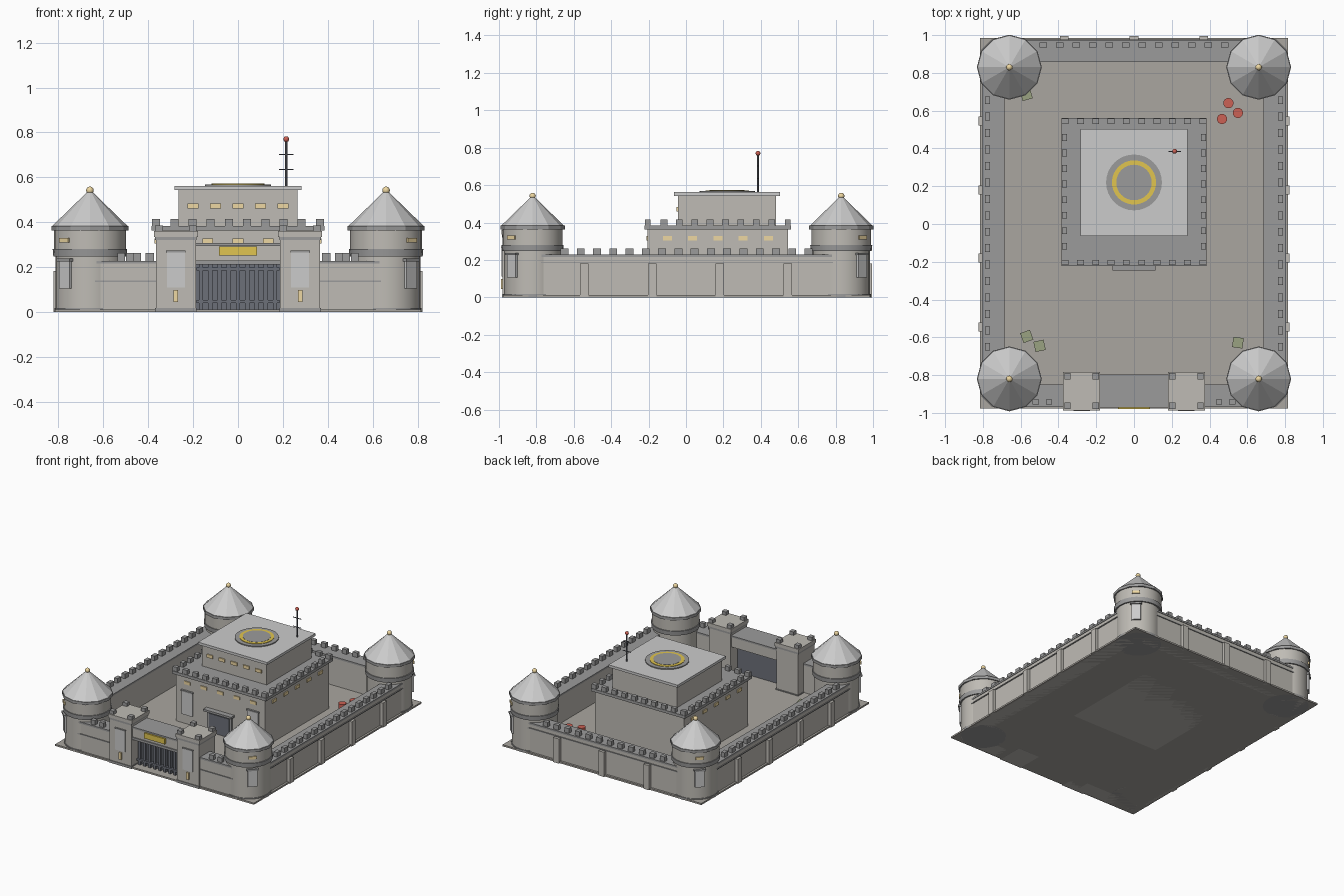
import bpy
from math import radians, cos, sin, atan2


def mat(name, r, g, b):
    m = bpy.data.materials.new(name)
    m.diffuse_color = (r, g, b, 1)
    return m


STONE = mat("stone", 0.52, 0.50, 0.46)
GROUND = mat("ground", 0.40, 0.38, 0.35)
TRIM = mat("trim", 0.33, 0.33, 0.33)
ROOF = mat("roof", 0.55, 0.55, 0.56)
STEEL = mat("steel", 0.15, 0.16, 0.19)
YELLOW = mat("yellow", 0.75, 0.56, 0.08)
LIGHT = mat("light", 0.85, 0.68, 0.36)
RED = mat("red", 0.6, 0.12, 0.09)
GREEN = mat("green", 0.32, 0.36, 0.22)


def finish(o, name, m):
    o.name = name
    if m:
        o.data.materials.append(m)
    return o


def box(name, x0, x1, y0, y1, z0, z1, m=STONE, rot=0):
    bpy.ops.mesh.primitive_cube_add(size=1, location=((x0 + x1) / 2, (y0 + y1) / 2, (z0 + z1) / 2))
    o = bpy.context.object
    o.scale = (x1 - x0, y1 - y0, z1 - z0)
    o.rotation_euler.z = rot
    return finish(o, name, m)


def cbox(name, x, y, z0, z1, w, d, m=STONE, rot=0):
    return box(name, x - w / 2, x + w / 2, y - d / 2, y + d / 2, z0, z1, m, rot)


def cyl(name, x, y, z0, z1, r, m=STONE, n=24, r2=None, smooth=True):
    bpy.ops.mesh.primitive_cone_add(vertices=n, radius1=r, radius2=r if r2 is None else r2,
                                    depth=z1 - z0, location=(x, y, (z0 + z1) / 2))
    o = bpy.context.object
    if smooth:
        bpy.ops.object.shade_smooth_by_angle(angle=radians(35))
    return finish(o, name, m)


def ball(name, x, y, z, r, m):
    bpy.ops.mesh.primitive_uv_sphere_add(segments=12, ring_count=8, radius=r, location=(x, y, z))
    bpy.ops.object.shade_smooth_by_angle(angle=radians(60))
    return finish(bpy.context.object, name, m)


def spread(a, b, n):
    return [a + (b - a) * i / (n - 1) for i in range(n)]


# courtyard slab
box("ground_slab", -0.815, 0.815, -0.978, 0.985, 0, 0.012, GROUND)

# curtain walls with string course, merlons and buttresses
for s, side in ((-1, "left"), (1, "right")):
    xa, xb = sorted((s * 0.69, s * 0.80))
    box(side + "_wall", xa, xb, -0.82, 0.83, 0, 0.215)
    box(side + "_wall_cap", xa - 0.004, xb + 0.004, -0.82, 0.83, 0.215, 0.228, TRIM)
    cbox(side + "_string_course", s * 0.80, 0, 0.183, 0.19, 0.012, 1.6, TRIM)
    for y in spread(-0.65, 0.655, 16):
        cbox(side + "_wall_merlon", s * 0.776, y, 0.226, 0.262, 0.028, 0.042, TRIM)
    for y in (-0.545, -0.18, 0.18, 0.545):
        cbox(side + "_buttress", s * 0.806, y, 0, 0.182, 0.034, 0.046)
    # front wall pieces
    xa, xb = sorted((s * 0.30, s * 0.66))
    box("front_wall", xa, xb, -0.965, -0.855, 0, 0.215)
    box("front_wall_cap", xa, xb, -0.969, -0.851, 0.215, 0.228, TRIM)
    box("front_string_course", xa, xb, -0.97, -0.96, 0.133, 0.14, TRIM)
    for x in (0.45, 0.52):
        cbox("front_wall_merlon", s * x, -0.942, 0.226, 0.262, 0.034, 0.028, TRIM)
box("back_wall", -0.66, 0.66, 0.862, 0.97, 0, 0.215)
box("back_wall_cap", -0.66, 0.66, 0.858, 0.974, 0.215, 0.228, TRIM)
box("back_string_course", -0.66, 0.66, 0.965, 0.976, 0.183, 0.19, TRIM)
for x in spread(-0.48, 0.48, 12):
    cbox("back_wall_merlon", x, 0.948, 0.226, 0.262, 0.038, 0.028, TRIM)
for x in (-0.37, 0, 0.37):
    cbox("back_buttress", x, 0.977, 0, 0.182, 0.046, 0.034)

# corner towers, details facing the outer diagonal
for sx in (-1, 1):
    for sy in (-1, 1):
        x, y = sx * 0.66, 0.005 + sy * 0.825
        a = atan2(sy, sx)
        cyl("tower_foot", x, y, 0, 0.018, 0.158, TRIM)
        cyl("tower_body", x, y, 0, 0.25, 0.153)
        cyl("tower_collar", x, y, 0.248, 0.28, 0.163, TRIM, r2=0.166)
        cyl("tower_upper", x, y, 0.28, 0.365, 0.16)
        cyl("tower_eave", x, y, 0.362, 0.383, 0.172, TRIM, 12, smooth=False)
        cyl("tower_roof", x, y, 0.383, 0.54, 0.168, ROOF, 12, 0.006, False)
        ball("tower_finial", x, y, 0.542, 0.017, LIGHT)

        def out(r):
            return x + cos(a) * r, y + sin(a) * r
        cbox("tower_window", *out(0.159), 0.31, 0.33, 0.014, 0.055, LIGHT, a)
        cbox("tower_panel", *out(0.152), 0.105, 0.225, 0.02, 0.065, ROOF, a)
        cbox("tower_panel_head", *out(0.154), 0.225, 0.238, 0.032, 0.08, TRIM, a)

# gatehouse: twin blocks
for s in (-1, 1):
    x = s * 0.277
    cbox("gate_tower", x, -0.885, 0, 0.325, 0.178, 0.19)
    cbox("gate_tower_foot", x, -0.885, 0, 0.018, 0.186, 0.2, TRIM)
    cbox("gate_tower_cornice", x, -0.885, 0.32, 0.335, 0.186, 0.196, TRIM)
    cbox("gate_tower_cap", x, -0.885, 0.335, 0.36, 0.196, 0.204)
    for dx in (-0.075, 0.075):
        for dy in (-0.078, 0.078):
            cbox("gate_tower_merlon", x + dx, -0.885 + dy, 0.358, 0.385, 0.034, 0.034, TRIM)
    cbox("gate_tower_panel", x, -0.98, 0.11, 0.265, 0.08, 0.012, ROOF)
    cbox("gate_tower_panel_head", x, -0.982, 0.265, 0.273, 0.086, 0.016, TRIM)
    cbox("gate_tower_lamp", x, -0.982, 0.045, 0.097, 0.02, 0.012, LIGHT)

# gatehouse: lintel, sign plate and barred gate
box("gate_lintel", -0.19, 0.19, -0.965, -0.80, 0.222, 0.295)
box("gate_lintel_cap", -0.19, 0.19, -0.972, -0.796, 0.295, 0.307, TRIM)
box("gate_lintel_trim", -0.19, 0.19, -0.972, -0.95, 0.212, 0.23, TRIM)
cbox("gate_sign_plate", 0, -0.97, 0.252, 0.292, 0.168, 0.018, YELLOW)
box("gate_panel", -0.19, 0.19, -0.90, -0.87, 0.01, 0.225, STEEL)
for x in spread(-0.165, 0.165, 9):
    cbox("gate_bar", x, -0.908, 0.012, 0.212, 0.018, 0.025, STEEL)
for z in (0.04, 0.185):
    cbox("gate_rail", 0, -0.908, z, z + 0.014, 0.37, 0.03, STEEL)

# keep, lower storey with parapet
KY = 0.17
cbox("keep_lower", 0, KY, 0, 0.365, 0.73, 0.75)
cbox("keep_ledge", 0, KY, 0.362, 0.383, 0.77, 0.784, TRIM)
for i, t in enumerate(spread(-1, 1, 10)):
    for s in (-1, 1):
        cbox("keep_merlon", t * 0.365, KY + s * 0.374, 0.38, 0.415, 0.036, 0.028, TRIM)
        if 0 < i < 9:
            cbox("keep_merlon", s * 0.368, KY + t * 0.37, 0.38, 0.415, 0.028, 0.036, TRIM)
for t in spread(-0.27, 0.27, 5):
    cbox("keep_front_window", t, KY - 0.376, 0.305, 0.328, 0.048, 0.012, LIGHT)
    for s in (-1, 1):
        cbox("keep_side_window", s * 0.366, KY + t, 0.305, 0.328, 0.012, 0.048, LIGHT)

# keep entrance and front panels
cbox("keep_door_frame", 0, KY - 0.378, 0.01, 0.165, 0.2, 0.02, TRIM)
cbox("keep_door", 0, KY - 0.384, 0.01, 0.15, 0.165, 0.02, STEEL)
cbox("keep_door_canopy", 0, KY - 0.39, 0.165, 0.18, 0.23, 0.05, TRIM)
for s in (-1, 1):
    cbox("keep_panel", s * 0.27, KY - 0.378, 0.08, 0.25, 0.09, 0.012, ROOF)
    cbox("keep_panel_head", s * 0.27, KY - 0.38, 0.25, 0.26, 0.1, 0.018, TRIM)

# keep, upper storey and landing pad
UY = 0.22
cbox("keep_upper", 0, UY, 0.38, 0.545, 0.53, 0.525)
cbox("keep_roof_slab", 0, UY, 0.543, 0.562, 0.566, 0.566, ROOF)
for x in (-0.2, -0.1, 0, 0.1, 0.2):
    cbox("upper_window", x, UY - 0.264, 0.46, 0.484, 0.05, 0.012, LIGHT)
cyl("landing_pad", 0, UY, 0.56, 0.569, 0.148, TRIM, 32)
cyl("landing_ring", 0, UY, 0.566, 0.572, 0.117, YELLOW, 32)
cyl("landing_centre", 0, UY, 0.567, 0.5735, 0.094, TRIM, 32)

# antenna mast
cyl("antenna_mast", 0.215, 0.385, 0.56, 0.765, 0.005, STEEL, 8)
for z in (0.635, 0.702):
    cbox("antenna_crossbar", 0.215, 0.385, z - 0.002, z + 0.002, 0.066, 0.005, STEEL)
ball("antenna_lamp", 0.215, 0.385, 0.77, 0.013, RED)

# courtyard barrels and crates
for x, y in ((0.5, 0.64), (0.55, 0.588), (0.466, 0.556)):
    cyl("barrel", x, y, 0.01, 0.075, 0.027, RED, 16)
for x, y, a in ((-0.568, -0.595, 20), (-0.5, -0.645, 12), (0.55, -0.628, -8), (-0.57, 0.685, 15)):
    cbox("crate", x, y, 0.01, 0.065, 0.055, 0.055, GREEN, radians(a))
